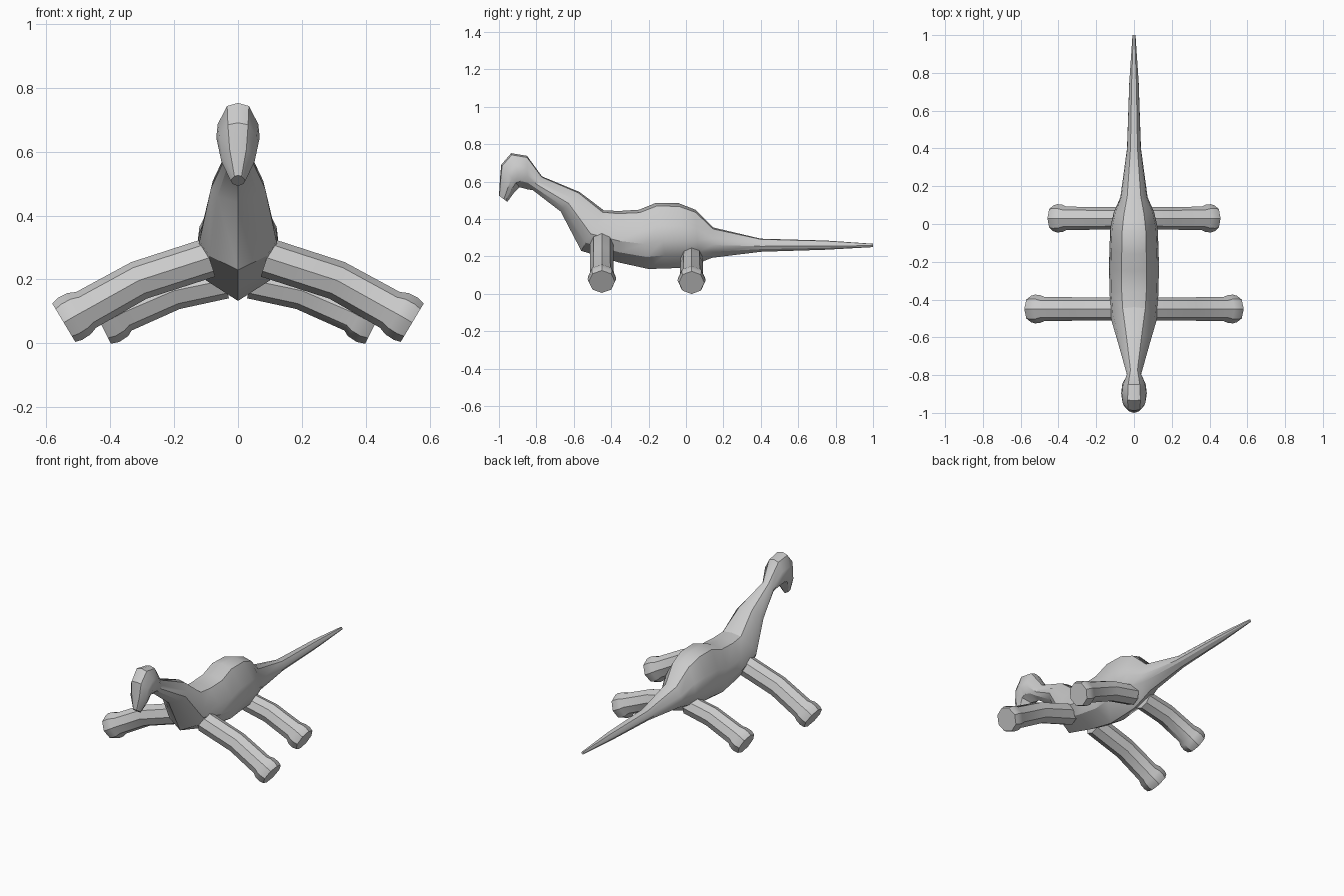
import bpy, bmesh, math
from mathutils import Vector

if "Cube" in bpy.data.objects:
    bpy.data.objects.remove(bpy.data.objects["Cube"])


def loft(name, rings, angle):
    """Skin a list of equal-length closed rings and cap both ends."""
    bm = bmesh.new()
    loops = [[bm.verts.new(p) for p in r] for r in rings]
    n = len(rings[0])
    for a, b in zip(loops, loops[1:]):
        for i in range(n):
            j = (i + 1) % n
            bm.faces.new((a[i], a[j], b[j], b[i]))
    bm.faces.new(loops[0])
    bm.faces.new(loops[-1])
    bmesh.ops.recalc_face_normals(bm, faces=bm.faces[:])
    mesh = bpy.data.meshes.new(name)
    bm.to_mesh(mesh)
    bm.free()
    ob = bpy.data.objects.new(name, mesh)
    bpy.context.collection.objects.link(ob)
    bpy.ops.object.select_all(action='DESELECT')
    bpy.context.view_layer.objects.active = ob
    ob.select_set(True)
    bpy.ops.object.shade_smooth_by_angle(angle=math.radians(angle))
    return ob


# Half cross-section: (share of half width, share of height), keel to spine
HALF = [(0, 0), (.75, .2), (1, .42), (.93, .65), (.5, .95), (0, 1)]
PROFILE = HALF + [(-x, t) for x, t in HALF[-2:0:-1]]


def section(ty, tz, by, bz, w):
    top, bottom = Vector((0, ty, tz)), Vector((0, by, bz))
    return [bottom.lerp(top, t) + Vector((x * w, 0, 0)) for x, t in PROFILE]


# Body, head and tail: spine y, z, underside y, z, half width
STATIONS = [
    (-1.0, .525, -.955, .492, .022),
    (-.995, .61, -.92, .54, .052),
    (-.988, .69, -.89, .57, .063),
    (-.935, .752, -.87, .565, .068),
    (-.85, .738, -.845, .558, .062),
    (-.77, .628, -.82, .555, .037),
    (-.57, .545, -.67, .44, .085),
    (-.44, .447, -.56, .23, .12),
    (-.36, .443, -.36, .168, .13),
    (-.25, .45, -.2, .133, .132),
    (-.16, .487, -.1, .136, .13),
    (-.04, .485, 0, .14, .125),
    (.05, .45, .07, .165, .107),
    (.145, .355, .14, .193, .072),
    (.40, .295, .40, .225, .037),
    (.75, .285, .75, .236, .025),
    (1.0, .268, 1.0, .25, .008),
]
loft("body", [section(*s) for s in STATIONS], 32)


# Legs: splayed eight-sided tubes ending in flared feet
def leg(name, y, path):
    rings = []
    for i, (x, z, r) in enumerate(path):
        a, b = path[max(i - 1, 0)], path[min(i + 1, len(path) - 1)]
        d = Vector((b[0] - a[0], 0, b[1] - a[1])).normalized()
        up = Vector((-d.z, 0, d.x))
        rings.append([Vector((x, y, z)) + r * (math.cos(k * math.pi / 4) * up
                      + math.sin(k * math.pi / 4) * Vector((0, 1, 0)))
                      for k in range(8)])
    ob = loft(name, rings, 40)
    m = ob.modifiers.new("mirror", 'MIRROR')
    m.use_axis = (True, False, False)
    m.use_clip = False
    m.use_mirror_merge = False


leg("front_legs", -.45, [(.09, .268, .062), (.31, .197, .062), (.475, .105, .064),
                         (.497, .093, .074), (.525, .077, .076), (.545, .065, .07)])
leg("hind_legs", .03, [(.04, .198, .058), (.2, .165, .06), (.358, .097, .062),
                       (.378, .086, .072), (.406, .071, .075), (.428, .06, .068)])
